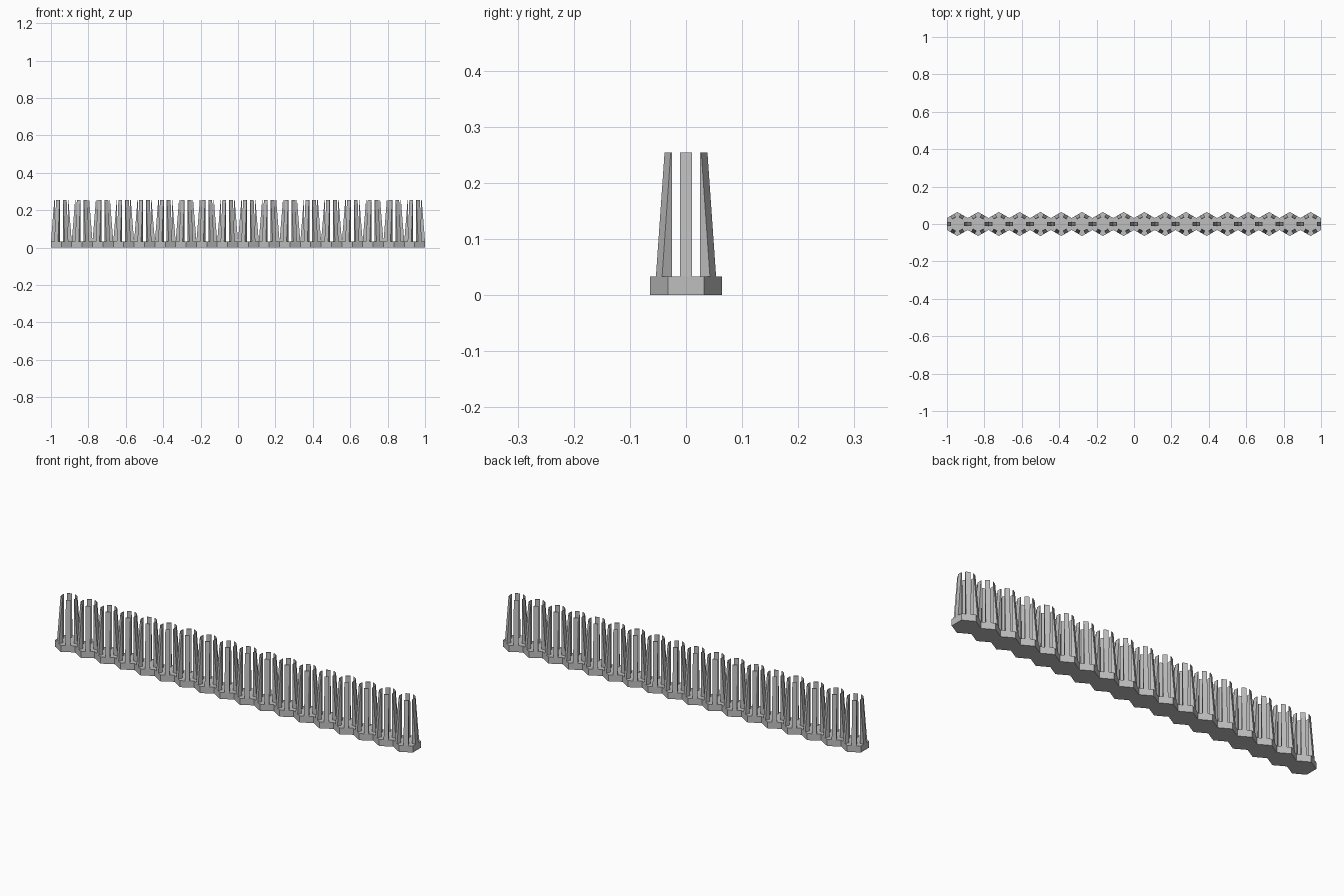
import bpy, bmesh, math
from mathutils import Matrix, Vector

if "Cube" in bpy.data.objects:
    bpy.data.objects.remove(bpy.data.objects["Cube"])

COUNT = 18
PITCH = 2.0 / COUNT            # hexagon width across flats
APOTHEM = PITCH / 2
RADIUS = APOTHEM / math.cos(math.pi / 6)
BASE_H, TOTAL_H = 0.033, 0.254
HALF_W = 0.011                 # finger half width
R_IN, R_TOP = 0.0348, 0.0378   # finger inner face and outer edge at the tip

grey = bpy.data.materials.new("light_grey")
grey.diffuse_color = (0.52, 0.52, 0.52, 1)
grey.use_nodes = True
grey.node_tree.nodes["Principled BSDF"].inputs["Base Color"].default_value = grey.diffuse_color


def add_object(name, bm):
    bmesh.ops.recalc_face_normals(bm, faces=bm.faces)
    mesh = bpy.data.meshes.new(name)
    bm.to_mesh(mesh)
    bm.free()
    mesh.materials.append(grey)
    obj = bpy.data.objects.new(name, mesh)
    bpy.context.collection.objects.link(obj)
    obj.location.x = -1 + APOTHEM
    # repeat along the row
    row = obj.modifiers.new("row", 'ARRAY')
    row.count = COUNT
    row.use_relative_offset = False
    row.use_constant_offset = True
    row.constant_offset_displace = (PITCH, 0, 0)
    return obj


def prism(bm, bottom, offset):
    face = bm.faces.new([bm.verts.new(p) for p in bottom])
    top = bmesh.ops.extrude_face_region(bm, geom=[face], use_keep_orig=True)
    verts = [v for v in top["geom"] if isinstance(v, bmesh.types.BMVert)]
    bmesh.ops.translate(bm, verts=verts, vec=offset)


# hexagonal base with points facing front and back
bm = bmesh.new()
hexagon = [(RADIUS * math.cos(a), RADIUS * math.sin(a), 0)
           for a in (math.radians(30 + 60 * i) for i in range(6))]
prism(bm, hexagon, (0, 0, BASE_H))
add_object("hex_bases", bm)

# ring of six upright fingers, outer face leaning inward
bm = bmesh.new()
profile = [(R_IN, BASE_H), (APOTHEM, BASE_H), (R_TOP, TOTAL_H), (R_IN, TOTAL_H)]
for i in range(6):
    turn = Matrix.Rotation(math.radians(60 * i), 3, 'Z')
    side = [turn @ Vector((r, -HALF_W, z)) for r, z in profile]
    prism(bm, side, turn @ Vector((0, 2 * HALF_W, 0)))
add_object("tapered_fingers", bm)
